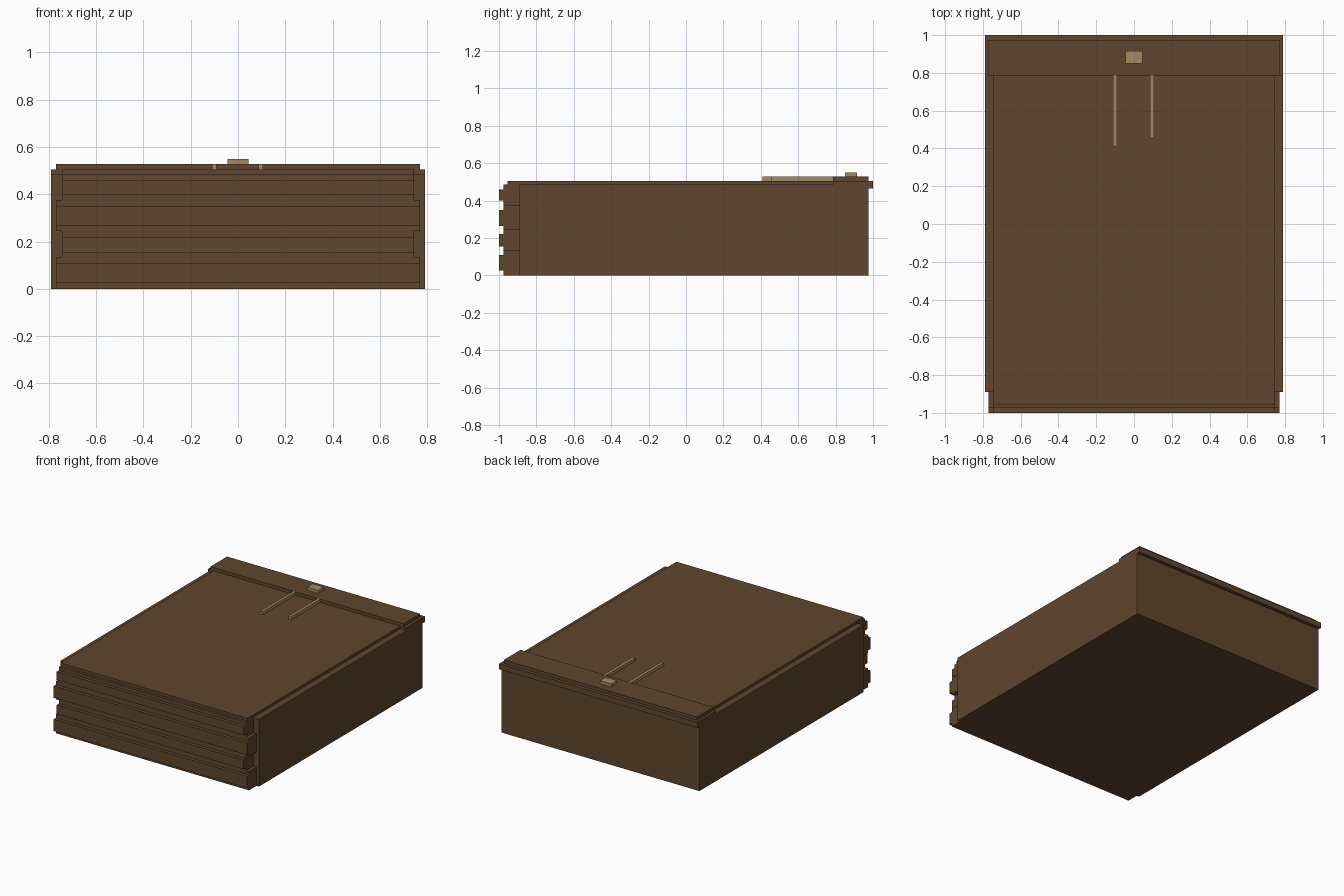
import bpy
import bmesh

cube = bpy.data.objects.get("Cube")
if cube:
    bpy.data.objects.remove(cube, do_unlink=True)


def material(name, color):
    mat = bpy.data.materials.new(name)
    mat.use_nodes = True
    mat.diffuse_color = color
    mat.node_tree.nodes["Principled BSDF"].inputs["Base Color"].default_value = color
    return mat


brown = material("brown wood", (0.114, 0.061, 0.026, 1))
tan = material("tan wood", (0.376, 0.254, 0.125, 1))


def extrude_profile(name, profile, x0, x1, mat):
    """Sweep a closed (y, z) profile from x0 to x1."""
    bm = bmesh.new()
    face = bm.faces.new([bm.verts.new((x0, y, z)) for y, z in profile])
    swept = bmesh.ops.extrude_face_region(bm, geom=[face])["geom"]
    verts = [v for v in swept if isinstance(v, bmesh.types.BMVert)]
    bmesh.ops.translate(bm, verts=verts, vec=(x1 - x0, 0, 0))
    bmesh.ops.recalc_face_normals(bm, faces=bm.faces)
    mesh = bpy.data.meshes.new(name)
    bm.to_mesh(mesh)
    bm.free()
    mesh.materials.append(mat)
    obj = bpy.data.objects.new(name, mesh)
    bpy.context.collection.objects.link(obj)
    return obj


def box(name, x0, x1, y0, y1, z0, z1, mat):
    profile = [(y0, z0), (y1, z0), (y1, z1), (y0, z1)]
    return extrude_profile(name, profile, x0, x1, mat)


# Main case and raised top panel
box("case_body", -0.79, 0.79, -0.89, 0.975, 0, 0.485, brown)
box("top_panel", -0.745, 0.745, -0.955, 0.785, 0.485, 0.505, brown)

# Front planks of alternating width, each with a raised ridge
planks = [  # bottom, top, ridge bottom, ridge top, half width
    (0, 0.135, 0.025, 0.11, 0.77),
    (0.135, 0.245, 0.155, 0.22, 0.745),
    (0.245, 0.375, 0.265, 0.35, 0.77),
    (0.375, 0.485, 0.40, 0.46, 0.745),
]
back, face, ridge = -0.89, -0.975, -1.0
for i, (z0, z1, r0, r1, half) in enumerate(planks):
    extrude_profile(f"front_plank_{i + 1}",
                    [(back, z0), (back, z1), (face, z1), (face, r1),
                     (ridge, r1), (ridge, r0), (face, r0), (face, z0)],
                    -half, half, brown)

# Rear cap with an overhanging lip and a stepped upper layer
extrude_profile("rear_cap_lip",
                [(0.785, 0.485), (0.785, 0.505), (1.0, 0.505),
                 (1.0, 0.465), (0.975, 0.465), (0.975, 0.485)],
                -0.79, 0.79, brown)
box("rear_cap_top", -0.77, 0.77, 0.785, 0.975, 0.505, 0.528, brown)

# Pale strips and small block on top
box("right_strip", -0.11, -0.09, 0.41, 0.785, 0.505, 0.528, tan)
box("left_strip", 0.086, 0.106, 0.455, 0.785, 0.505, 0.528, tan)
box("cap_block", -0.045, 0.045, 0.85, 0.915, 0.528, 0.55, tan)
